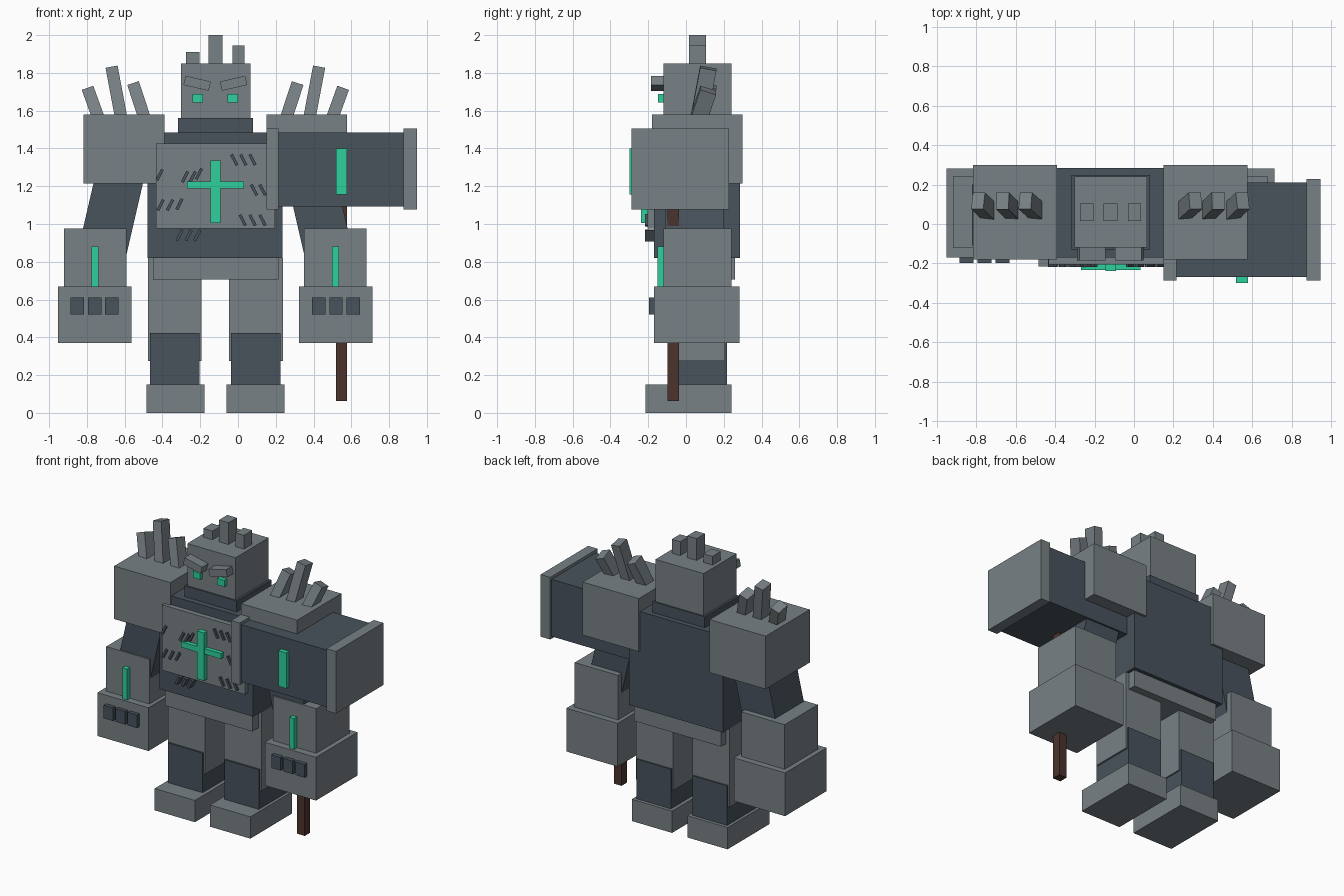
import bpy, math
from mathutils import Vector, Matrix

CX = -0.12  # symmetry plane of the body


def material(name, rgb):
    m = bpy.data.materials.new(name)
    lin = [((c / 255 + 0.055) / 1.055) ** 2.4 for c in rgb]
    m.diffuse_color = (*lin, 1)
    return m


STONE = material("stone grey", (120, 129, 133))
DARK = material("dark slate", (72, 82, 92))
GLOW = material("glowing teal", (46, 208, 156))
WOOD = material("dark wood", (75, 52, 44))


def block(name, mat, size, matrix):
    bpy.ops.mesh.primitive_cube_add(size=1)
    ob = bpy.context.object
    ob.name = name
    ob.data.materials.append(mat)
    ob.data.transform(matrix @ Matrix.Diagonal((*size, 1)))
    return ob


def box(name, mat, x, y, z, tilt=0):
    """Box from its extents, turned by tilt degrees about y."""
    c = Vector([(a + b) / 2 for a, b in (x, y, z)])
    size = [b - a for a, b in (x, y, z)]
    return block(name, mat, size,
                 Matrix.Translation(c) @ Matrix.Rotation(math.radians(tilt), 4, 'Y'))


def beam(name, mat, start, end, width, depth):
    """Box with its long axis from start to end."""
    a, b = Vector(start), Vector(end)
    zax = (b - a).normalized()
    xax = Vector((0, 1, 0)).cross(zax).normalized()
    rot = Matrix((xax, zax.cross(xax), zax)).transposed().to_4x4()
    return block(name, mat, (width, depth, (b - a).length),
                 Matrix.Translation((a + b) / 2) @ rot)


# Body core
box("torso", DARK, (-0.48, 0.235), (-0.17, 0.285), (0.82, 1.485))
box("chest_plate", STONE, (-0.435, 0.195), (-0.205, -0.15), (0.975, 1.425))
box("hips", STONE, (-0.45, 0.215), (-0.15, 0.26), (0.705, 0.83))
box("neck", DARK, (-0.317, 0.08), (-0.13, 0.25), (1.48, 1.56))
box("head", STONE, (-0.302, 0.065), (-0.12, 0.24), (1.56, 1.85))

# Chest cross
box("cross_upright", GLOW, (-0.145, -0.092), (-0.238, -0.2), (1.005, 1.335))
box("cross_bar", GLOW, (-0.27, 0.033), (-0.233, -0.2), (1.187, 1.225))

# Head blocks
for x0, x1, top in ((-0.275, -0.205, 1.91), (-0.155, -0.083, 2.0), (-0.03, 0.035, 1.945)):
    box("head_crest", STONE, (x0, x1), (0.015, 0.105), (1.84, top))

# Scratches on the chest: centre x, centre z, lean
scratches = [(-0.02, 1.34, -1), (0.028, 1.34, -1), (0.077, 1.34, -1),
             (-0.28, 1.25, 1), (-0.24, 1.25, 1), (-0.207, 1.265, 1), (-0.415, 1.26, 1),
             (-0.41, 1.1, 1), (-0.36, 1.1, 1), (-0.31, 1.105, 1),
             (0.025, 1.02, -1), (0.077, 1.02, -1), (0.13, 1.02, -1),
             (0.085, 1.18, -1), (0.13, 1.18, -1),
             (-0.31, 0.94, 1), (-0.262, 0.94, 1), (-0.215, 0.94, 1)]
for x, z, lean in scratches:
    box("scratch", DARK, (x - 0.008, x + 0.008), (-0.218, -0.165), (z - 0.032, z + 0.032), 27 * lean)

# Paired parts: dx is the distance outward from the symmetry plane
for s, side in ((-1, "left"), (1, "right")):
    def pair(name, mat, d0, d1, y, z, tilt=0):
        x = sorted((CX + s * d0, CX + s * d1))
        return box(side + "_" + name, mat, x, y, z, tilt * s)

    # Face
    pair("eye", GLOW, 0.065, 0.12, (-0.148, -0.11), (1.642, 1.687))
    pair("brow", STONE, 0.028, 0.165, (-0.185, -0.11), (1.72, 1.77), -13)

    # Legs
    pair("thigh", STONE, 0.073, 0.357, (-0.083, 0.207), (0.275, 0.82))
    pair("shin", DARK, 0.083, 0.345, (-0.095, 0.217), (0.14, 0.423))
    pair("foot", STONE, 0.058, 0.365, (-0.215, 0.24), (0, 0.15))

    # Arms
    pair("shoulder", STONE, 0.27, 0.697, (-0.18, 0.3), (1.215, 1.58))
    beam(side + "_upper_arm", DARK, (CX + s * 0.46, 0.045, 1.45),
         (CX + s * 0.61, 0.045, 0.80), 0.255, 0.31)
    pair("forearm", STONE, 0.47, 0.8, (-0.12, 0.24), (0.66, 0.975))
    pair("forearm_light", GLOW, 0.618, 0.655, (-0.152, -0.11), (0.668, 0.88))
    pair("hand", STONE, 0.443, 0.833, (-0.17, 0.283), (0.37, 0.668))
    for i in range(3):
        d = 0.512 + 0.0915 * i
        pair("knuckle", DARK, d, d + 0.071, (-0.197, -0.16), (0.52, 0.61))

    # Shoulder spikes: base and tip distance, tip height
    for base, tip, top in ((0.378, 0.432, 1.735), (0.5, 0.548, 1.825), (0.622, 0.672, 1.708)):
        a = Vector((CX + s * base, 0.07, 1.57))
        b = Vector((CX + s * tip, 0.118, top))
        beam(side + "_spike", STONE, a - (b - a) * 0.3, b, 0.065, 0.088)

# Hammer
box("hammer_head", DARK, (0.2, 0.89), (-0.268, 0.212), (1.092, 1.485))
box("hammer_inner_cap", STONE, (0.15, 0.215), (-0.288, 0.228), (1.077, 1.505))
box("hammer_outer_cap", STONE, (0.875, 0.948), (-0.288, 0.228), (1.077, 1.505))
box("hammer_light", GLOW, (0.518, 0.578), (-0.3, -0.25), (1.155, 1.4))
box("hammer_handle", WOOD, (0.518, 0.577), (-0.098, -0.038), (0.063, 1.12))
